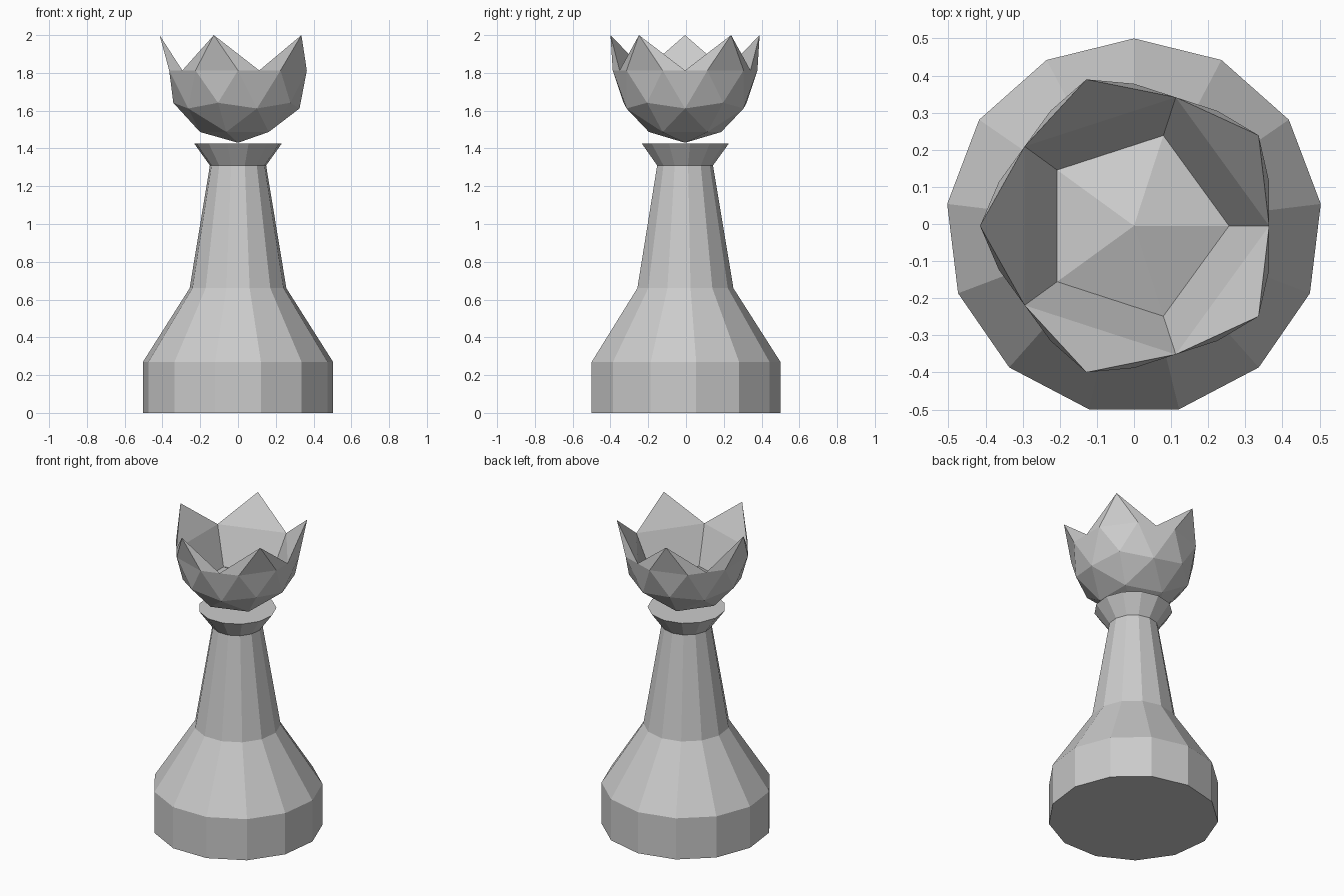
import bpy, bmesh
from math import sin, cos, pi, radians
from mathutils import Vector

if "Cube" in bpy.data.objects:
    bpy.data.objects.remove(bpy.data.objects["Cube"])

CY = -0.007  # a 13-gon is not symmetric front to back


def finish(bm, name, location):
    bmesh.ops.recalc_face_normals(bm, faces=bm.faces)
    mesh = bpy.data.meshes.new(name)
    bm.to_mesh(mesh)
    bm.free()
    obj = bpy.data.objects.new(name, mesh)
    obj.location = location
    bpy.context.collection.objects.link(obj)
    return obj


def lathe(name, profile, sides, location):
    """Capped, flat-faced turned shape from (radius, z) points."""
    bm = bmesh.new()
    rings = []
    for r, z in profile:
        angles = [pi / 2 + 2 * pi * i / sides for i in range(sides)]
        rings.append([bm.verts.new((r * cos(a), r * sin(a), z)) for a in angles])
    for low, high in zip(rings, rings[1:]):
        for i in range(sides):
            j = (i + 1) % sides
            bm.faces.new((low[i], low[j], high[j], high[i]))
    bm.faces.new(rings[0])
    bm.faces.new(rings[-1])
    return finish(bm, name, location)


# Turned body: foot, sloped shoulder, neck and flared collar
lathe("body", [(0.507, 0), (0.507, 0.27), (0.258, 0.66), (0.15, 1.31), (0.233, 1.425)],
      13, (0, CY, 0))

# Crown cup: lower half of an icosphere
R = 0.383
CZ = 1.43 + R
bm = bmesh.new()
bmesh.ops.create_icosphere(bm, subdivisions=2, radius=R)
bmesh.ops.delete(bm, geom=[v for v in bm.verts if v.co.z > 0.01], context='VERTS')


def polar(r, deg, z):
    return Vector((r * cos(radians(deg)), r * sin(radians(deg)), z))


def nearest(co):
    return min(bm.verts, key=lambda v: (v.co - co).length)


# Split every other rim edge to get the valley points
apothem = R * cos(pi / 10)
valley_co = [polar(apothem, 72 * k, 0) for k in range(5)]
split = [e for e in bm.edges if e.is_boundary and
         any(((e.verts[0].co + e.verts[1].co) / 2 - c).length < 0.02 for c in valley_co)]
bmesh.ops.subdivide_edges(bm, edges=split, cuts=1)

valleys = [nearest(c) for c in valley_co]
rim_a = [nearest(polar(R, 72 * k + 18, 0)) for k in range(5)]
rim_b = [nearest(polar(R, 72 * k + 54, 0)) for k in range(5)]

# Crown points, inner walls and raised centre
tips = [bm.verts.new(polar(0.415, 72 * k + 36, 2.0 - CZ)) for k in range(5)]
inner = [bm.verts.new(polar(0.256, 72 * k, 1.58 - CZ)) for k in range(5)]
centre = bm.verts.new((0, 0, 1.66 - CZ))
for k in range(5):
    n = (k + 1) % 5
    bm.faces.new((valleys[k], rim_a[k], tips[k]))
    bm.faces.new((rim_a[k], rim_b[k], tips[k]))
    bm.faces.new((rim_b[k], valleys[n], tips[k]))
    bm.faces.new((valleys[k], tips[k], valleys[n]))
    bm.faces.new((valleys[k], valleys[n], inner[n], inner[k]))
    bm.faces.new((inner[k], inner[n], centre))
finish(bm, "crown", (0, CY + 0.002, CZ))
